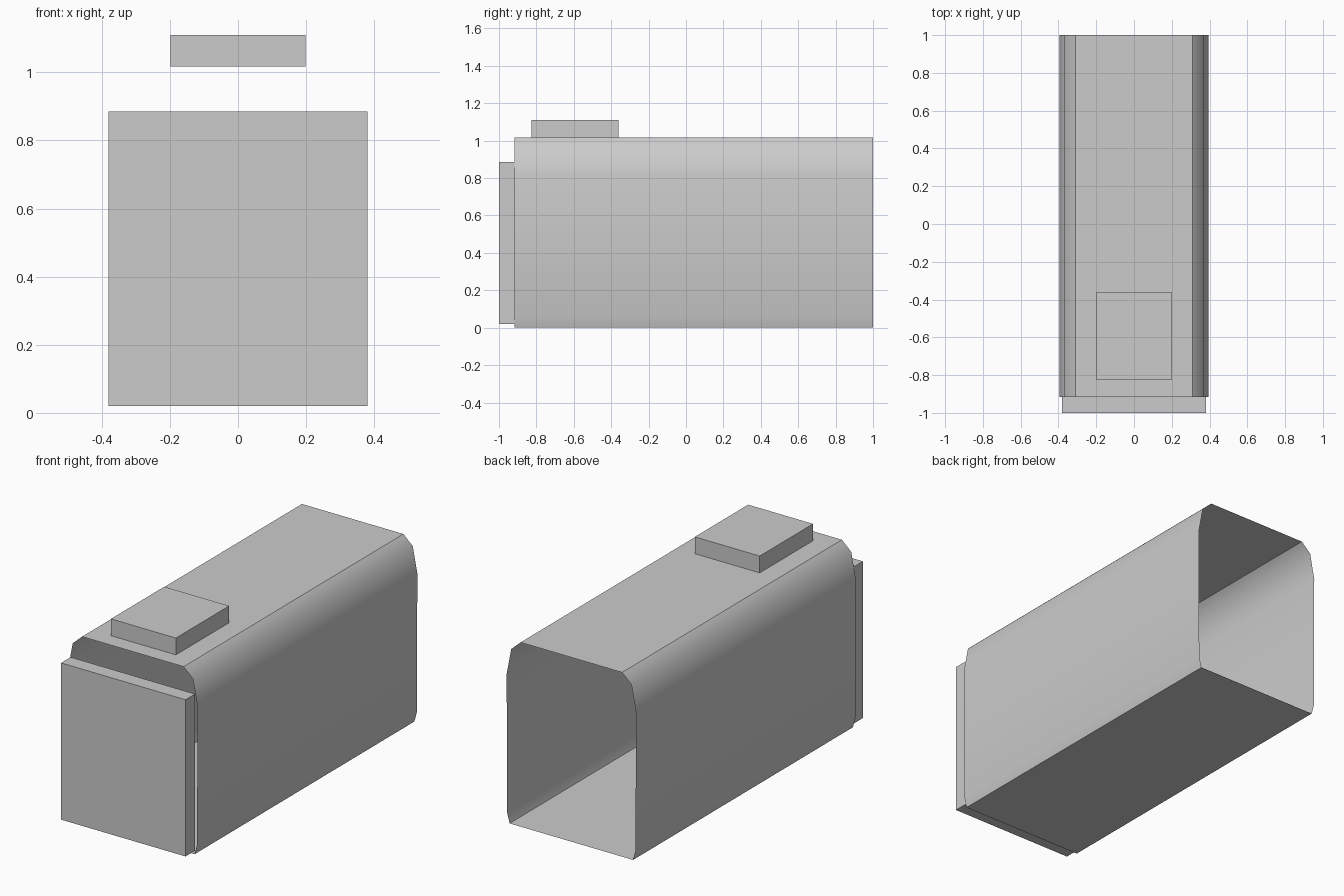
import bpy
import bmesh
import math

cube = bpy.data.objects.get("Cube")
if cube:
    bpy.data.objects.remove(cube, do_unlink=True)

grey = bpy.data.materials.new("plain grey")
grey.use_nodes = True
colour = (0.6, 0.6, 0.6, 1)
grey.diffuse_color = colour
grey.node_tree.nodes["Principled BSDF"].inputs["Base Color"].default_value = colour


def finish(bm, name):
    bmesh.ops.recalc_face_normals(bm, faces=bm.faces)
    mesh = bpy.data.meshes.new(name)
    bm.to_mesh(mesh)
    bm.free()
    mesh.materials.append(grey)
    obj = bpy.data.objects.new(name, mesh)
    bpy.context.collection.objects.link(obj)
    return obj


def box(name, low, high):
    bm = bmesh.new()
    bmesh.ops.create_cube(bm, size=1)
    for v in bm.verts:
        v.co = [(a + b) / 2 + c * (b - a) for a, b, c in zip(low, high, v.co)]
    return finish(bm, name)


# Open-ended shell: half cross-section mirrored, then extruded along y
FRONT, BACK = -0.917, 1.0
half = [(0.377, 0), (0.392, 0.055), (0.395, 0.82), (0.367, 0.965), (0.31, 1.017)]
section = half + [(-x, z) for x, z in reversed(half)]

bm = bmesh.new()
rings = [[bm.verts.new((x, y, z)) for x, z in section] for y in (FRONT, BACK)]
for i in range(len(section)):
    j = (i + 1) % len(section)
    bm.faces.new((rings[0][i], rings[0][j], rings[1][j], rings[1][i]))
shell = finish(bm, "body_shell")

# Make sure the open shell faces outward
floor = min(shell.data.polygons, key=lambda p: p.center.z)
if floor.normal.z > 0:
    shell.data.flip_normals()

bpy.ops.object.select_all(action="DESELECT")
shell.select_set(True)
bpy.context.view_layer.objects.active = shell
bpy.ops.object.shade_smooth_by_angle(angle=math.radians(40))

# Front panel and roof block
box("front_panel", (-0.38, -1.0, 0.02), (0.38, FRONT, 0.885))
box("roof_block", (-0.198, -0.825, 1.017), (0.198, -0.36, 1.11))
